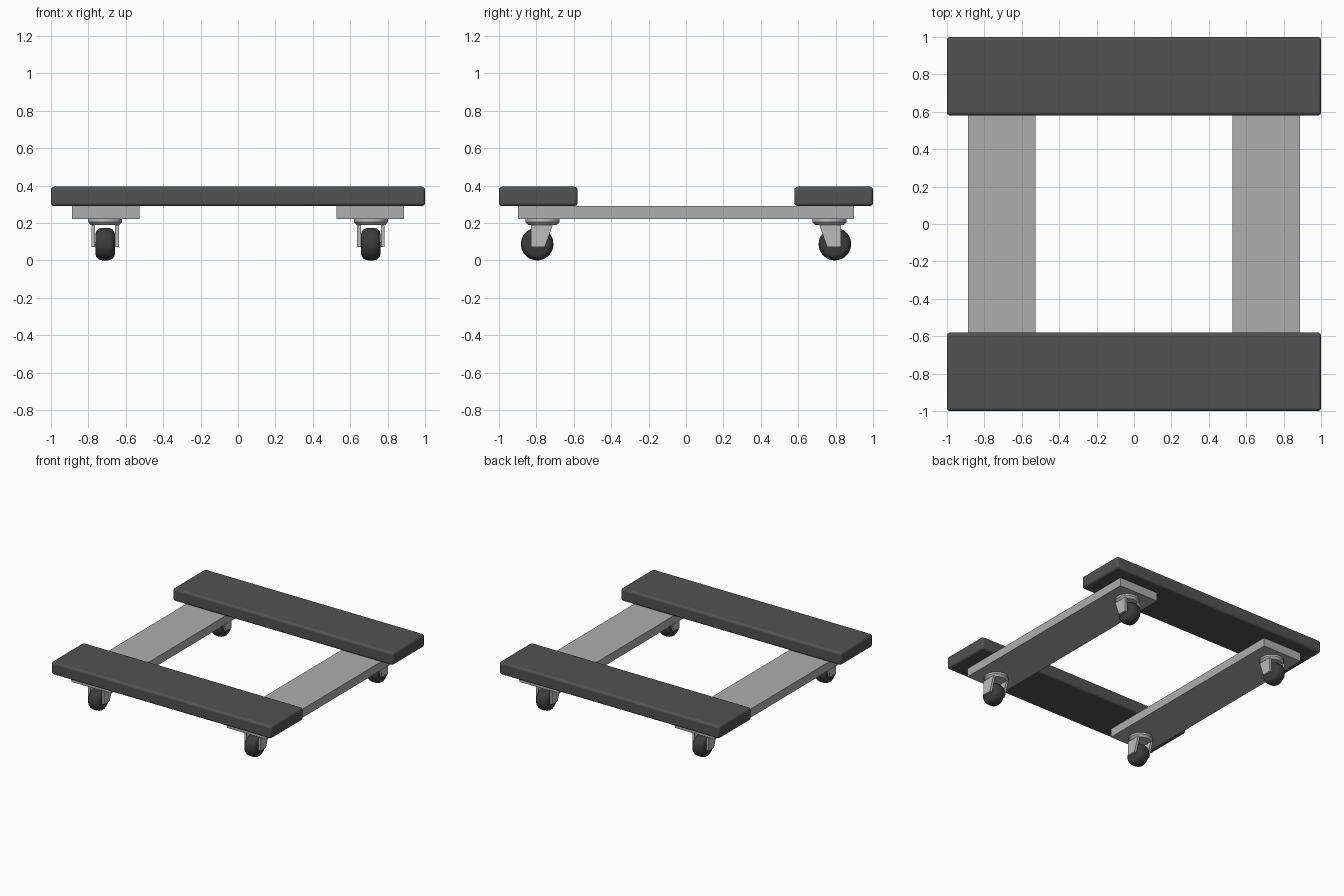
import bpy, bmesh, math
from mathutils import Matrix

if "Cube" in bpy.data.objects:
    bpy.data.objects.remove(bpy.data.objects["Cube"])


def material(name, v):
    m = bpy.data.materials.new(name)
    m.diffuse_color = (v, v, v, 1)
    m.use_nodes = True
    m.node_tree.nodes["Principled BSDF"].inputs["Base Color"].default_value = m.diffuse_color
    return m


PAD = material("dark grey padding", 0.085)
RAIL = material("mid grey rail", 0.42)
METAL = material("light grey metal", 0.50)
TYRE = material("black rubber", 0.045)


def finish(name, bm, mat, smooth=False, bevel=0):
    bmesh.ops.recalc_face_normals(bm, faces=bm.faces[:])
    me = bpy.data.meshes.new(name)
    bm.to_mesh(me)
    bm.free()
    me.materials.append(mat)
    ob = bpy.data.objects.new(name, me)
    bpy.context.collection.objects.link(ob)
    if bevel:
        mod = ob.modifiers.new("rounded edges", 'BEVEL')
        mod.width, mod.segments = bevel, 4
    if smooth:
        bpy.ops.object.select_all(action='DESELECT')
        ob.select_set(True)
        bpy.context.view_layer.objects.active = ob
        bpy.ops.object.shade_smooth_by_angle(angle=math.radians(35))
    return ob


def box(name, lo, hi, mat, bevel=0):
    bm = bmesh.new()
    size = [b - a for a, b in zip(lo, hi)]
    mid = [(a + b) / 2 for a, b in zip(lo, hi)]
    bmesh.ops.create_cube(bm, size=1, matrix=Matrix.Translation(mid) @ Matrix.Diagonal((*size, 1)))
    return finish(name, bm, mat, bevel > 0, bevel)


def lathe(name, profile, centre, axis, mat, steps=40):
    """Spin (radius, height) points about the z or x axis."""
    bm = bmesh.new()
    rings = []
    for r, h in profile:
        ring = []
        for i in range(steps):
            a = math.tau * i / steps
            c, s = r * math.cos(a), r * math.sin(a)
            p = (c, s, h) if axis == 'z' else (h, c, s)
            ring.append(bm.verts.new([p[k] + centre[k] for k in range(3)]))
        rings.append(ring)
    for a, b in zip(rings, rings[1:]):
        for i in range(steps):
            j = (i + 1) % steps
            bm.faces.new((a[i], a[j], b[j], b[i]))
    bm.faces.new(rings[0])
    bm.faces.new(rings[-1])
    return finish(name, bm, mat, True)


def plate(name, outline, x0, x1, mat):
    """Extrude a (y, z) outline along x."""
    bm = bmesh.new()
    face = bm.faces.new([bm.verts.new((x0, y, z)) for y, z in outline])
    ext = bmesh.ops.extrude_face_region(bm, geom=[face])
    for v in ext["geom"]:
        if isinstance(v, bmesh.types.BMVert):
            v.co.x = x1
    return finish(name, bm, mat)


# padded cross boards, front and back
for side, y in (("front", -0.79), ("back", 0.79)):
    box(side + "_padded_board", (-1, y - 0.21, 0.29), (1, y + 0.21, 0.394), PAD, 0.018)

# side rails
for side, x in (("left", -0.706), ("right", 0.706)):
    box(side + "_rail", (x - 0.18, -0.897, 0.22), (x + 0.18, 0.897, 0.29), RAIL)

# rounded wheel profile: (radius, offset along axle)
tyre = [(0.055, -0.052), (0.066, -0.049), (0.077, -0.041), (0.084, -0.029), (0.087, -0.013)]
tyre += [(r, -h) for r, h in reversed(tyre)]

# swivel casters
for end, sy in (("front", -1), ("back", 1)):
    for side, x in (("left", -0.71), ("right", 0.71)):
        n = f"{end}_{side}_caster_"
        lathe(n + "swivel_plate", [(0.075, 0.188), (0.091, 0.205), (0.091, 0.221)],
              (x, sy * 0.767, 0), 'z', METAL)
        fork = [(sy * y, z) for y, z in ((0.828, 0.072), (0.828, 0.19), (0.712, 0.19), (0.755, 0.072))]
        for tag, s in (("inner", -1), ("outer", 1)):
            plate(n + tag + "_fork", fork, x + s * 0.054, x + s * 0.073, METAL)
        lathe(n + "axle", [(0.012, -0.056), (0.012, 0.056)], (x, sy * 0.796, 0.087), 'x', METAL, 16)
        lathe(n + "wheel", tyre, (x, sy * 0.796, 0.087), 'x', TYRE)
